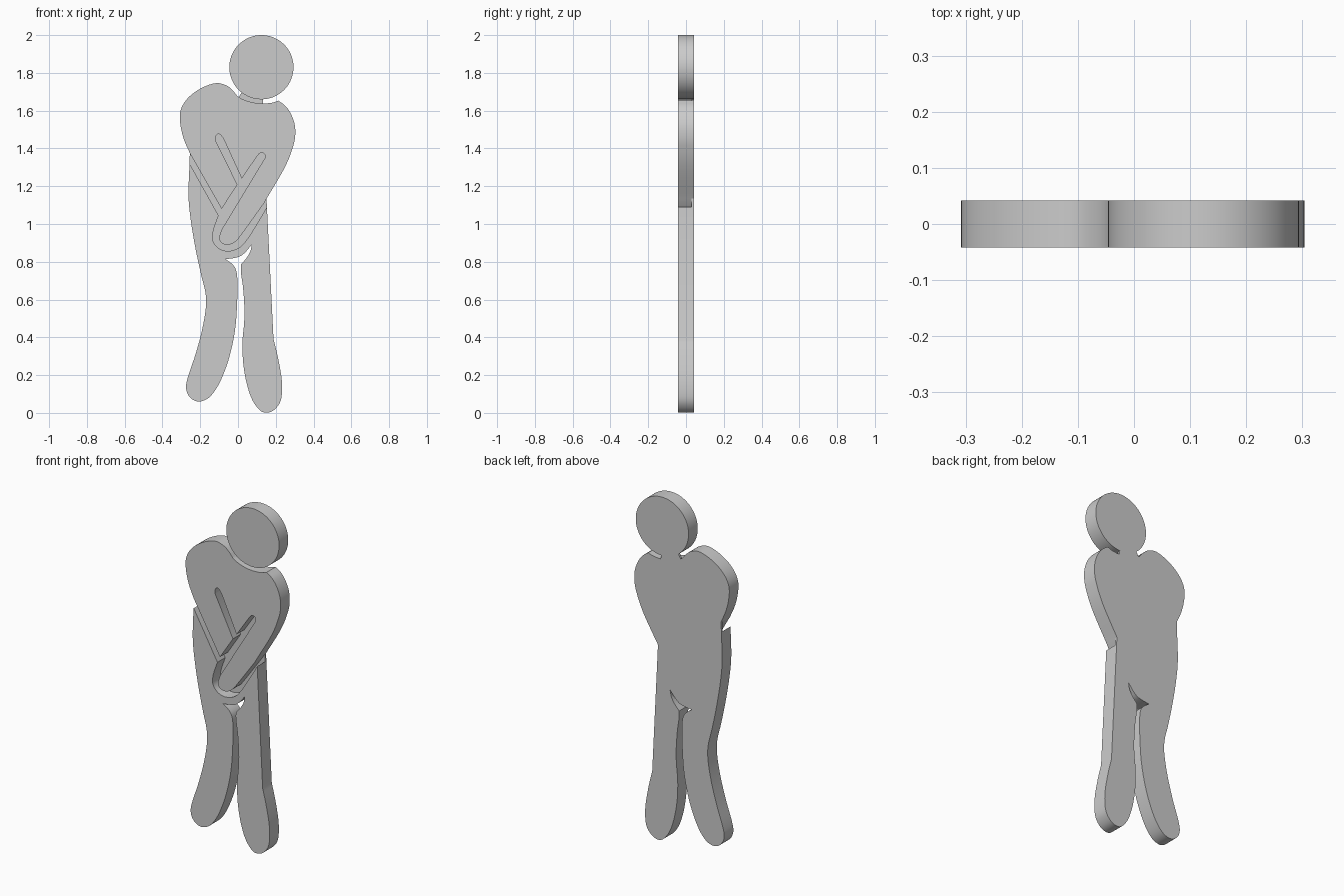
import bpy, bmesh, math
from mathutils import Vector

if "Cube" in bpy.data.objects:
    bpy.data.objects.remove(bpy.data.objects["Cube"])

FRONT, BACK, RECESS = -0.042, 0.042, 0.03


def smooth(pts, n=5):
    """Catmull-Rom curve through pts, last point left to the next run."""
    p = [Vector(q) for q in pts]
    p = [2 * p[0] - p[1]] + p + [2 * p[-1] - p[-2]]
    out = []
    for a, b, c, d in zip(p, p[1:], p[2:], p[3:]):
        for i in range(n):
            t = i / n
            out.append(0.5 * (2 * b + (c - a) * t + (2 * a - 5 * b + 4 * c - d) * t ** 2
                              + (3 * b - a - 3 * c + d) * t ** 3))
    return out


def slab(name, outline, y0, y1):
    """Extrude an x-z outline from y0 to y1."""
    bm = bmesh.new()
    face = bm.faces.new([bm.verts.new((p[0], y0, p[1])) for p in outline])
    ext = bmesh.ops.extrude_face_region(bm, geom=[face])
    for v in ext["geom"]:
        if isinstance(v, bmesh.types.BMVert):
            v.co.y = y1
    bmesh.ops.recalc_face_normals(bm, faces=bm.faces)
    me = bpy.data.meshes.new(name)
    bm.to_mesh(me)
    bm.free()
    ob = bpy.data.objects.new(name, me)
    bpy.context.collection.objects.link(ob)
    return ob


def activate(ob):
    bpy.ops.object.select_all(action='DESELECT')
    ob.select_set(True)
    bpy.context.view_layer.objects.active = ob


# Body silhouette, clockwise from the left arm junction
left_shoulder = [(-.255, 1.375), (-.286, 1.447), (-.304, 1.52), (-.307, 1.585), (-.288, 1.637),
                 (-.246, 1.685), (-.183, 1.725), (-.114, 1.746), (-.061, 1.733), (-.029, 1.708),
                 (-.003, 1.677)]
collar = [(-.003, 1.677), (.03, 1.658), (.08, 1.643), (.13, 1.638), (.18, 1.642), (.214, 1.653)]
right_shoulder = [(.214, 1.653), (.254, 1.622), (.285, 1.573), (.302, 1.515), (.301, 1.45),
                  (.285, 1.39), (.262, 1.33), (.225, 1.258), (.151, 1.134)]
right_hip = [(.151, 1.134), (.155, 1.05)]
right_leg = [(.188, .39), (.21, .30), (.23, .19), (.233, .11), (.222, .055), (.19, .015),
             (.15, .001), (.115, .015), (.075, .07), (.045, .16), (.027, .27), (.024, .38),
             (.032, .47), (.034, .55), (.027, .66), (.016, .74), (.015, .785)]
crotch_right = [(.015, .785), (.045, .82), (.065, .855), (.073, .893)]
crotch_top = [(.073, .893), (.045, .857), (.015, .831), (-.02, .82), (-.066, .814)]
left_leg = [(-.066, .814), (-.03, .787), (-.01, .755), (-.003, .70), (-.004, .60), (-.012, .47),
            (-.03, .36), (-.06, .25), (-.105, .145), (-.155, .08), (-.21, .06), (-.255, .083),
            (-.275, .13), (-.265, .19), (-.225, .31), (-.19, .44), (-.17, .56), (-.173, .64),
            (-.195, .73), (-.225, .87), (-.25, 1.02), (-.262, 1.15), (-.257, 1.31), (-.255, 1.375)]
outline = (smooth(left_shoulder) + smooth(collar) + smooth(right_shoulder) + right_hip
           + smooth(right_leg) + smooth(crotch_right) + smooth(crotch_top) + smooth(left_leg))
body = slab("body", outline, FRONT, BACK)

# Deep groove that separates the crossed arms from the torso and hips
upper_slot = [(-.118, 1.44), (-.116, 1.468), (-.098, 1.476), (-.077, 1.452)]
lower_slot = [(.103, 1.362), (.12, 1.377), (.141, 1.37), (.143, 1.35)]
hand = [(-.087, .97), (-.1, .925), (-.085, .898), (-.05, .89), (-.01, .91), (.03, .96), (.14, 1.113)]
hip_edge = [(.153, 1.09), (.10, 1.0), (.045, .915), (.005, .874), (-.05, .857), (-.10, .87),
            (-.132, .91), (-.13, .965), (-.103, 1.045)]
groove = ([(-.285, 1.345), (-.266, 1.394), (-.087, 1.08), (-.003, 1.208)]
          + smooth(upper_slot) + [upper_slot[-1], (.02, 1.24)]
          + smooth(lower_slot) + [lower_slot[-1]]
          + smooth(hand) + [hand[-1], (.151, 1.134), (.18, 1.15), (.18, 1.09)]
          + smooth(hip_edge) + [hip_edge[-1], (-.253, 1.314)])
cutter = slab("groove_cutter", groove, FRONT - 0.05, RECESS)
cutter.hide_render = True
activate(body)
mod = body.modifiers.new("groove", 'BOOLEAN')
mod.operation = 'DIFFERENCE'
mod.solver = 'EXACT'
mod.object = cutter
bpy.ops.object.modifier_apply(modifier=mod.name)
bpy.data.objects.remove(cutter)

# Head disc
ring = [(.124 + .17 * math.cos(a), 1.83 + .17 * math.sin(a))
        for a in (math.tau * i / 72 for i in range(72))]
head = slab("head", ring, FRONT, BACK)

# Thin neck, only at the back
neck = slab("neck", [(.002, 1.665), (.02, 1.70), (.06, 1.70), (.131, 1.67), (.134, 1.63), (.06, 1.64)],
            RECESS, BACK)

for ob in (body, head):
    activate(ob)
    bpy.ops.object.shade_smooth_by_angle(angle=math.radians(30))
